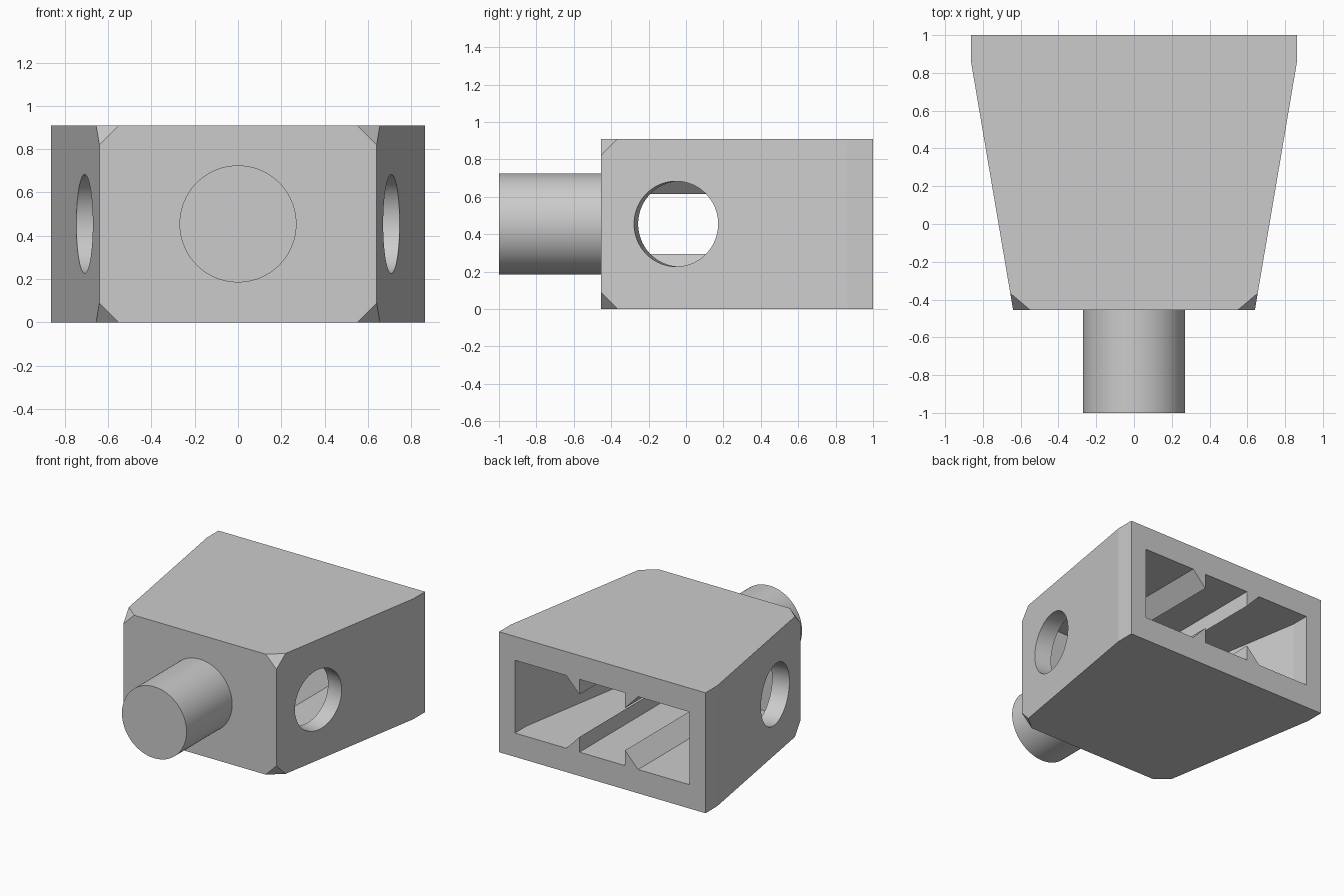
import bpy
import bmesh
import math
from mathutils import Vector, Matrix

cube = bpy.data.objects.get("Cube")
if cube:
    bpy.data.objects.remove(cube, do_unlink=True)

HEIGHT = 0.91
MID = HEIGHT / 2
FRONT, KINK, BACK = -0.455, 0.86, 1.0
FRONT_HALF, BACK_HALF = 0.64, 0.863
WALL, FLOOR = 0.133, 0.18

grey = bpy.data.materials.new("light grey")
grey.use_nodes = True
colour = (0.6, 0.6, 0.6, 1)
grey.diffuse_color = colour
grey.node_tree.nodes["Principled BSDF"].inputs["Base Color"].default_value = colour


def finish(bm, name):
    bmesh.ops.recalc_face_normals(bm, faces=bm.faces)
    mesh = bpy.data.meshes.new(name)
    bm.to_mesh(mesh)
    bm.free()
    mesh.materials.append(grey)
    obj = bpy.data.objects.new(name, mesh)
    bpy.context.collection.objects.link(obj)
    return obj


def prism(points, direction):
    bm = bmesh.new()
    face = bm.faces.new([bm.verts.new(p) for p in points])
    new = bmesh.ops.extrude_face_region(bm, geom=[face])["geom"]
    moved = [v for v in new if isinstance(v, bmesh.types.BMVert)]
    bmesh.ops.translate(bm, verts=moved, vec=direction)
    return bm


def cylinder(name, radius, length, centre, axis):
    bm = bmesh.new()
    turn = Vector(axis).to_track_quat('Z', 'Y').to_matrix().to_4x4()
    bmesh.ops.create_cone(bm, cap_ends=True, segments=96, radius1=radius,
                          radius2=radius, depth=length,
                          matrix=Matrix.Translation(centre) @ turn)
    return finish(bm, name)


def cut(target, cutter):
    cutter.hide_render = True
    mod = target.modifiers.new("cut", 'BOOLEAN')
    mod.operation = 'DIFFERENCE'
    mod.solver = 'EXACT'
    mod.object = cutter
    bpy.context.view_layer.objects.active = target
    bpy.ops.object.modifier_apply(modifier=mod.name)
    bpy.data.objects.remove(cutter, do_unlink=True)


def outline(half, z):
    """Plan from the front corner round to the mirrored front corner."""
    return [(x, y, z) for x, y in half] + [(-x, y, z) for x, y in reversed(half)]


# Tapered body with its four front corners cut off
bm = prism(outline([(FRONT_HALF, FRONT), (BACK_HALF, KINK), (BACK_HALF, BACK)], 0),
           (0, 0, HEIGHT))
corners = [v for v in bm.verts if v.co.y < FRONT + 0.01]
bmesh.ops.bevel(bm, geom=corners, offset=0.09, segments=1, affect='VERTICES')
body = finish(bm, "body")

# Cavity, open at the back, with side walls parallel to the outside
slope = (BACK_HALF - FRONT_HALF) / (KINK - FRONT)
inner_front = FRONT + FLOOR
inner_back = BACK_HALF - WALL
inner_half = inner_back - slope * (KINK - inner_front)
cavity = finish(prism(outline([(inner_half, inner_front), (inner_back, KINK),
                               (inner_back, BACK + 0.1)], FLOOR),
                      (0, 0, HEIGHT - 2 * FLOOR)), "cavity_cutter")

# Four wedge ridges left standing on the cavity floor and ceiling
for side in (-1, 1):
    for up in (-1, 1):
        base = up * (MID - FLOOR)
        tip = up * 0.16
        below = up * (MID - FLOOR + 0.1)
        section = [(0.19, tip), (0.30, base), (0.30, below), (0.19, below)]
        points = [(side * x, -0.6, MID + z) for x, z in section]
        cut(cavity, finish(prism(points, (0, 2, 0)), "ridge_cutter"))
cut(body, cavity)

# Round hole square to each slanted side wall
hole_y = -0.053
hole_x = FRONT_HALF + slope * (hole_y - FRONT)
for side in (-1, 1):
    cut(body, cylinder("hole_cutter", 0.228, 0.4, (side * hole_x, hole_y, MID),
                       (side, -slope, 0)))

# Round peg on the front
peg = cylinder("peg", 0.27, FRONT + 1, (0, (FRONT - 1) / 2, MID), (0, 1, 0))

for obj in (body, peg):
    bpy.ops.object.select_all(action='DESELECT')
    obj.select_set(True)
    bpy.context.view_layer.objects.active = obj
    bpy.ops.object.shade_smooth_by_angle(angle=math.radians(20 if obj == peg else 8))
